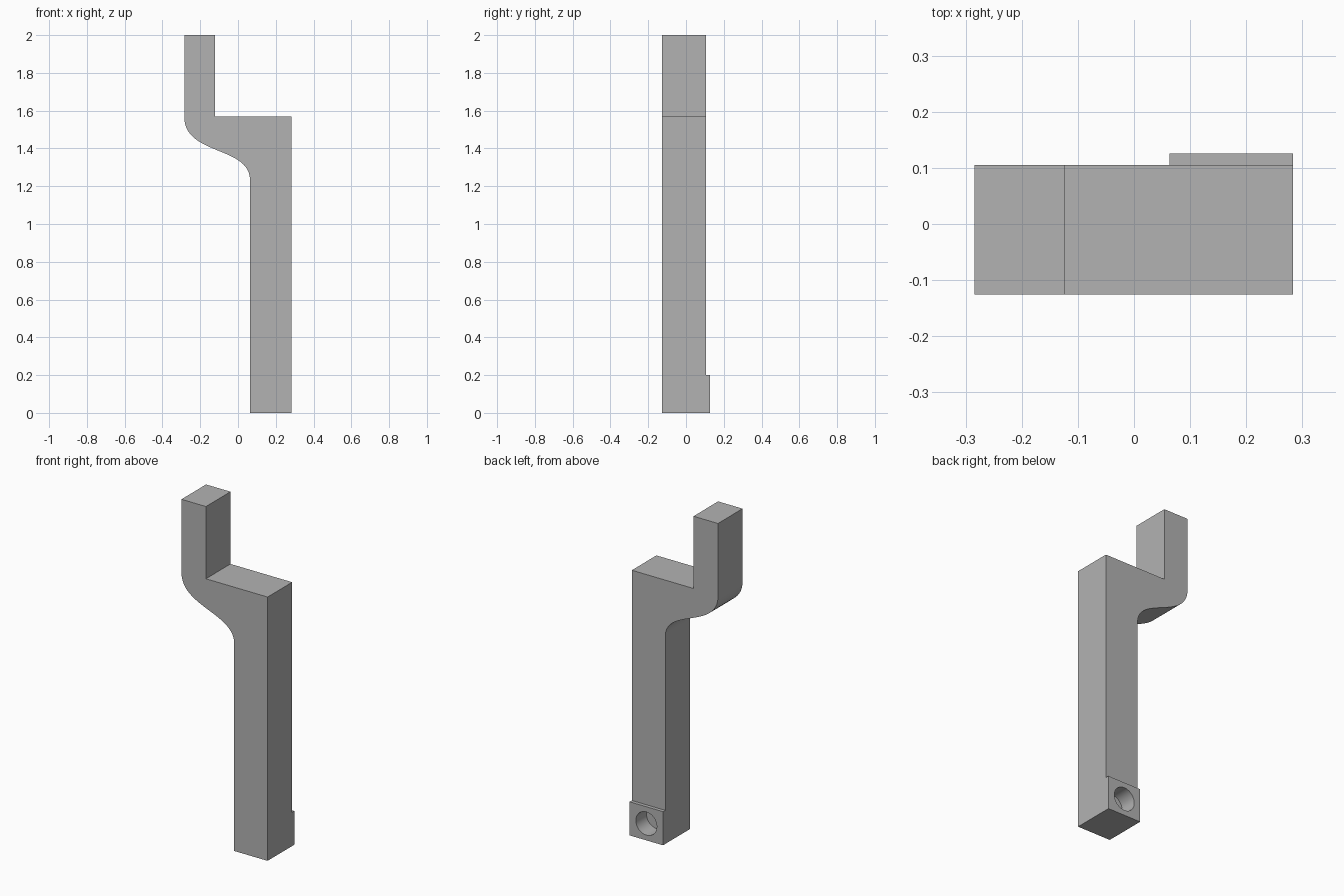
import bpy
import bmesh
from math import radians
from mathutils import Vector
from mathutils.geometry import interpolate_bezier

cube = bpy.data.objects.get("Cube")
if cube:
    bpy.data.objects.remove(cube, do_unlink=True)

LEFT, RIGHT = -0.284, 0.283      # side limits
STEM, TAB = 0.063, -0.123        # inner edges of the stem and the upper tab
FRONT, BACK, PAD = -0.126, 0.105, 0.126
SHELF, PAD_TOP = 1.57, 0.2

# One grey material
grey = bpy.data.materials.new("plain grey")
grey.use_nodes = True
colour = (0.45, 0.45, 0.45, 1)
grey.diffuse_color = colour
grey.node_tree.nodes["Principled BSDF"].inputs["Base Color"].default_value = colour

# Side outline of the cranked arm: straight edges and an S-shaped underside
s_curve = interpolate_bezier(Vector((LEFT, 1.565)), Vector((LEFT, 1.365)),
                             Vector((STEM, 1.41)), Vector((STEM, 1.235)), 33)
outline = [(STEM, 0), (RIGHT, 0), (RIGHT, SHELF), (TAB, SHELF), (TAB, 2), (LEFT, 2)]
outline += [(p.x, p.y) for p in s_curve]

bm = bmesh.new()
profile = bm.faces.new([bm.verts.new((x, FRONT, z)) for x, z in outline])
extruded = bmesh.ops.extrude_face_region(bm, geom=[profile], use_keep_orig=True)
moved = [v for v in extruded["geom"] if isinstance(v, bmesh.types.BMVert)]
bmesh.ops.translate(bm, verts=moved, vec=(0, BACK - FRONT, 0))
bmesh.ops.recalc_face_normals(bm, faces=bm.faces)

# Raised pad at the foot of the back face
bmesh.ops.bisect_plane(bm, geom=bm.verts[:] + bm.edges[:] + bm.faces[:],
                       plane_co=(0, 0, PAD_TOP), plane_no=(0, 0, 1))
foot = [f for f in bm.faces
        if f.normal.y > 0.9 and f.calc_center_median().z < PAD_TOP]
pad = bmesh.ops.extrude_discrete_faces(bm, faces=foot)["faces"]
bmesh.ops.translate(bm, verts=pad[0].verts[:], vec=(0, PAD - BACK, 0))
bmesh.ops.recalc_face_normals(bm, faces=bm.faces)

mesh = bpy.data.meshes.new("cranked_arm")
bm.to_mesh(mesh)
bm.free()
mesh.materials.append(grey)
arm = bpy.data.objects.new("cranked_arm", mesh)
bpy.context.collection.objects.link(arm)

# Blind round hole in the pad
depth = 0.1
bpy.ops.mesh.primitive_cylinder_add(vertices=48, radius=0.069, depth=2 * depth,
                                    location=((STEM + RIGHT) / 2, PAD, 0.1),
                                    rotation=(radians(90), 0, 0))
cutter = bpy.context.object
cutter.name = "hole_cutter"
cutter.hide_render = True
cutter.data.materials.append(grey)

bpy.ops.object.select_all(action="DESELECT")
arm.select_set(True)
bpy.context.view_layer.objects.active = arm
cut = arm.modifiers.new("pad_hole", "BOOLEAN")
cut.operation = "DIFFERENCE"
cut.solver = "EXACT"
cut.object = cutter
bpy.ops.object.modifier_apply(modifier=cut.name)
bpy.data.objects.remove(cutter, do_unlink=True)

bpy.ops.object.shade_smooth_by_angle(angle=radians(30))
